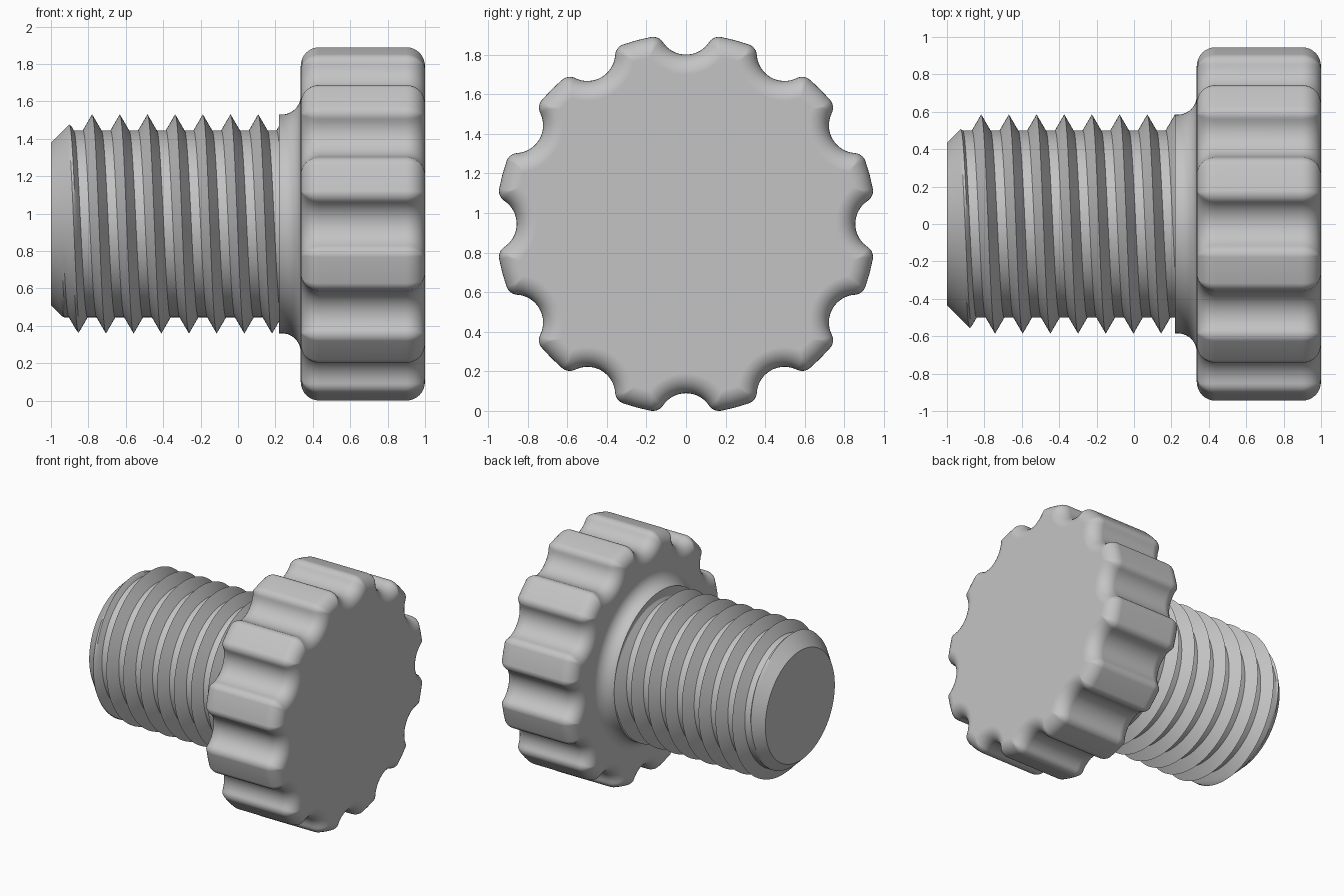
import bpy, bmesh
from math import sin, cos, pi, acos, atan2, radians

cube = bpy.data.objects.get("Cube")
if cube:
    bpy.data.objects.remove(cube, do_unlink=True)

AXIS_Z = 0.945
grey = bpy.data.materials.new("plain grey")
grey.use_nodes = True
grey.diffuse_color = (0.55, 0.55, 0.55, 1)
grey.node_tree.nodes["Principled BSDF"].inputs["Base Color"].default_value = (0.55, 0.55, 0.55, 1)


def loft(name, rings, closed=True):
    """Skin rows of (x, y, z) points, cap the open ends and shade smooth."""
    bm = bmesh.new()
    rows = [[bm.verts.new((x, y, z + AXIS_Z)) for x, y, z in ring] for ring in rings]
    n = len(rows[0])
    for a, b in zip(rows, rows[1:]):
        for i in range(n if closed else n - 1):
            j = (i + 1) % n
            bm.faces.new((a[i], a[j], b[j], b[i]))
    bmesh.ops.remove_doubles(bm, verts=bm.verts, dist=0.0001)
    bmesh.ops.holes_fill(bm, edges=[e for e in bm.edges if e.is_boundary], sides=0)
    bmesh.ops.recalc_face_normals(bm, faces=bm.faces)
    mesh = bpy.data.meshes.new(name)
    bm.to_mesh(mesh)
    bm.free()
    mesh.materials.append(grey)
    obj = bpy.data.objects.new(name, mesh)
    bpy.context.collection.objects.link(obj)
    bpy.ops.object.select_all(action='DESELECT')
    obj.select_set(True)
    bpy.context.view_layer.objects.active = obj
    bpy.ops.object.shade_smooth_by_angle(angle=radians(30))
    normals = obj.modifiers.new("even_normals", 'WEIGHTED_NORMAL')
    normals.keep_sharp = True
    return obj


# Scalloped grip head: outline of notches and rounded lobes, offset inward by d
NOTCHES, OUTER, NOTCH_AT, NOTCH_R, LOBE_FILLET = 12, 0.96, 0.995, 0.14, 0.06


def head_outline(x, d):
    outer, notch = OUTER - d, NOTCH_R + d
    fillet = max(LOBE_FILLET - d, 0.008)
    c, gap = outer - fillet, notch + fillet
    phi = acos((c * c + NOTCH_AT ** 2 - gap * gap) / (2 * c * NOTCH_AT))
    fx, fy = c * cos(phi), c * sin(phi)
    touch = atan2(fy, fx - NOTCH_AT)      # where notch meets fillet
    half = []
    for i in range(9):                    # concave notch
        a = pi + (touch - pi) * i / 8
        half.append((NOTCH_AT + notch * cos(a), notch * sin(a)))
    for i in range(1, 7):                 # rounded lobe corner
        a = (touch - pi) + (phi - touch + pi) * i / 6
        half.append((fx + fillet * cos(a), fy + fillet * sin(a)))
    mid = pi / NOTCHES
    half.append((outer * cos(mid), outer * sin(mid)))
    tooth = [(u, -v) for u, v in half[-2:0:-1]] + half
    ring = []
    for k in range(NOTCHES):
        a = 2 * pi * k / NOTCHES
        ring += [(x, u * cos(a) - v * sin(a), u * sin(a) + v * cos(a)) for u, v in tooth]
    return ring


BACK, FRONT, ROUND = 0.335, 1.0, 0.1
steps = [(ROUND * (1 - cos(pi / 2 * i / 8)), ROUND * (1 - sin(pi / 2 * i / 8))) for i in range(9)]
profile = [(BACK + x, d) for x, d in steps] + [(FRONT - x, d) for x, d in reversed(steps)]
loft("scalloped_head", [head_outline(x, d) for x, d in profile])


# Collar with a concave fillet running into the head
def circle(x, r, n=128):
    return [(x, r * sin(2 * pi * i / n), r * cos(2 * pi * i / n)) for i in range(n)]


collar = [(0.22, 0.585)]
for i in range(11):
    a = pi / 2 * i / 10
    collar.append((0.235 + 0.1 * sin(a), 0.685 - 0.1 * cos(a)))
collar.append((0.37, 0.685))
loft("filleted_collar", [circle(x, r) for x, r in collar])

# Threaded shank: helical rows, with the tip cut by a 45 degree chamfer
PITCH, CORE, DEPTH, CREST_AT = 0.148, 0.5, 0.085, -0.78
TIP, ROOT, COLUMNS, SUB = -1.0, 0.24, 128, 12


def thread_point(row, col):
    turn = col / COLUMNS
    x = CREST_AT + PITCH * (row / SUB - turn)
    x = min(max(x, TIP), ROOT)
    t = (x - CREST_AT) / PITCH + turn
    ridge = max(0, 1 - 3 * abs(t - round(t)))
    r = min(CORE + DEPTH * ridge, 0.435 + x - TIP)
    return (x, r * sin(2 * pi * turn), r * cos(2 * pi * turn))


loft("threaded_shank",
     [[thread_point(row, col) for col in range(COLUMNS + 1)] for row in range(-2 * SUB, 9 * SUB)],
     closed=False)
